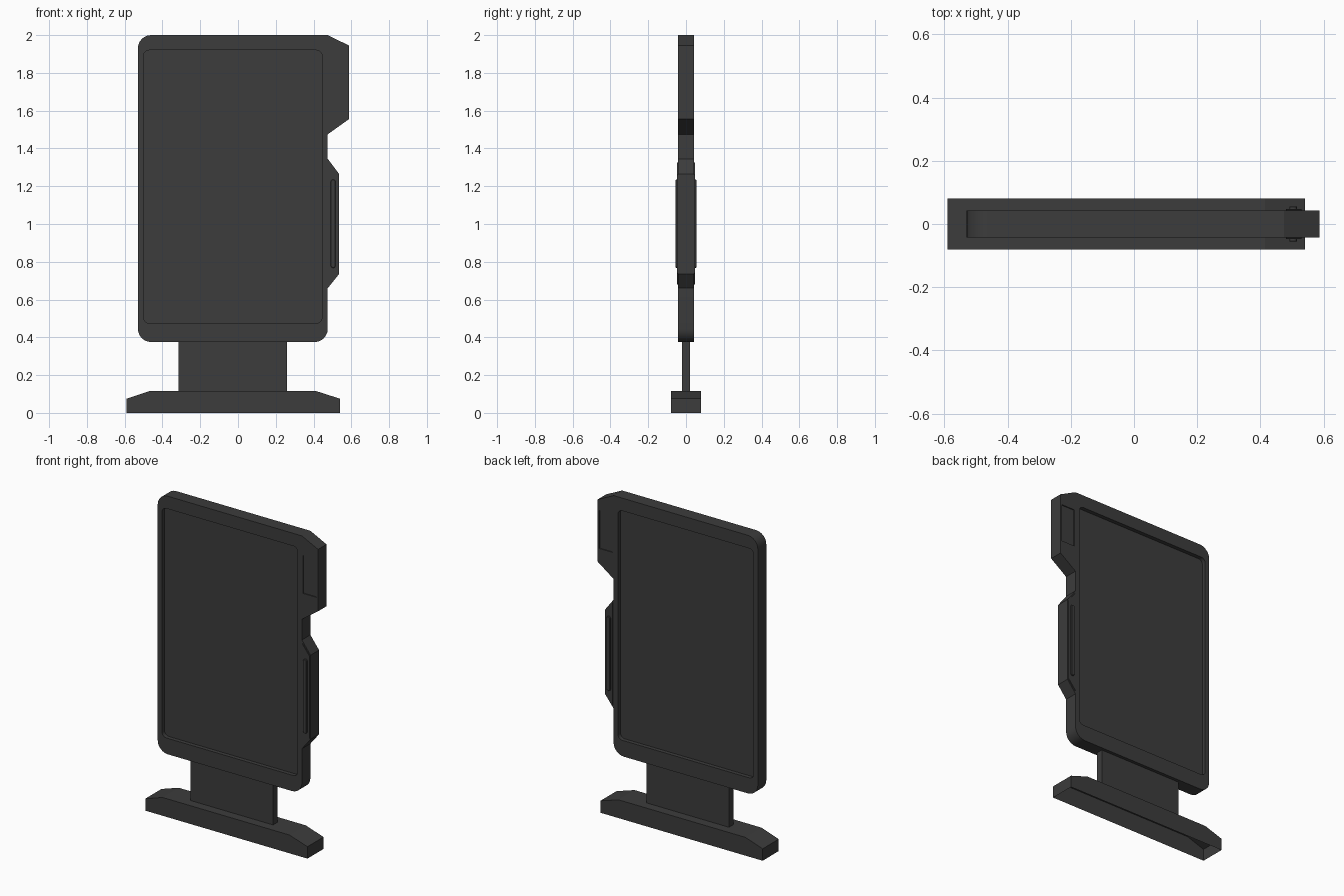
import bpy, bmesh, math
from mathutils import Vector

if "Cube" in bpy.data.objects:
    bpy.data.objects.remove(bpy.data.objects["Cube"])

mat = bpy.data.materials.new("charcoal")
mat.use_nodes = True
mat.diffuse_color = (0.045, 0.045, 0.045, 1)
mat.node_tree.nodes["Principled BSDF"].inputs["Base Color"].default_value = mat.diffuse_color


def finish(name, bm):
    bmesh.ops.recalc_face_normals(bm, faces=bm.faces)
    mesh = bpy.data.meshes.new(name)
    bm.to_mesh(mesh)
    bm.free()
    mesh.materials.append(mat)
    obj = bpy.data.objects.new(name, mesh)
    bpy.context.collection.objects.link(obj)
    return obj


def rounded(points, radii, steps=6):
    """Round the corners of an outline; a radius of 0 keeps the corner."""
    out = []
    for i, (p, r) in enumerate(zip(points, radii)):
        p = Vector(p)
        if not r:
            out.append(p)
            continue
        a = p + (Vector(points[i - 1]) - p).normalized() * r
        b = p + (Vector(points[(i + 1) % len(points)]) - p).normalized() * r
        centre = a + b - p
        for s in range(steps + 1):
            t = s / steps * math.pi / 2
            out.append(centre + (a - centre) * math.cos(t) + (b - centre) * math.sin(t))
    return out


def prism(name, outline, y0, y1, open_bottom=False):
    """Extrude an x-z outline from y0 to y1."""
    bm = bmesh.new()
    face = bm.faces.new([bm.verts.new((p[0], y0, p[1])) for p in outline])
    ext = bmesh.ops.extrude_face_region(bm, geom=[face])["geom"]
    verts = [v for v in ext if isinstance(v, bmesh.types.BMVert)]
    bmesh.ops.translate(bm, verts=verts, vec=(0, y1 - y0, 0))
    obj_faces = list(bm.faces)
    bmesh.ops.recalc_face_normals(bm, faces=obj_faces)
    if open_bottom:
        low = [f for f in obj_faces if all(v.co.z < 0.001 for v in f.verts)]
        bmesh.ops.delete(bm, geom=low, context="FACES")
    return finish(name, bm)


def rect(x0, x1, z0, z1):
    return [(x0, z0), (x1, z0), (x1, z1), (x0, z1)]


def cut(target, outline, y0, y1):
    cutter = prism("cutter", outline, y0, y1)
    cutter.hide_render = True
    mod = target.modifiers.new("recess", "BOOLEAN")
    mod.operation = "DIFFERENCE"
    mod.solver = "EXACT"
    mod.object = cutter
    bpy.ops.object.select_all(action="DESELECT")
    bpy.context.view_layer.objects.active = target
    target.select_set(True)
    bpy.ops.object.modifier_apply(modifier=mod.name)
    bpy.data.objects.remove(cutter)


# Display housing with the upper side tab and the handle bulge
D = 0.042
outline = rounded(
    [(-0.53, 0.375), (0.475, 0.375), (0.475, 0.66), (0.535, 0.735), (0.535, 1.265),
     (0.475, 1.345), (0.475, 1.475), (0.587, 1.555), (0.587, 1.945), (0.475, 2), (-0.53, 2)],
    [0.07, 0.07, 0, 0, 0, 0, 0, 0, 0, 0, 0.07])
housing = prism("display_housing", outline, -D, D)

# Recessed screens and tab windows on both faces
screen = rounded(rect(-0.5, 0.445, 0.475, 1.92), [0.03] * 4)
for side in (-1, 1):
    cut(housing, screen, side * (D - 0.025), side * (D + 0.05))
    cut(housing, rect(0.483, 0.575, 1.64, 1.88), side * (D - 0.006), side * (D + 0.05))

# Raised handle plates and grip bars on both faces
plate = [(0.48, 0.68), (0.53, 0.74), (0.53, 1.26), (0.48, 1.325)]
for side, label in ((-1, "front"), (1, "back")):
    prism("handle_plate_" + label, plate, side * (D - 0.01), side * (D + 0.005))
    bar = prism("grip_bar_" + label, rounded(rect(0.491, 0.516, 0.768, 1.235), [0.01] * 4, 3),
                side * (D - 0.01), side * (D + 0.014))
    bevel = bar.modifiers.new("soft_edge", "BEVEL")
    bevel.width = 0.004
    bevel.segments = 1

# Neck and hollow foot
prism("neck", rect(-0.315, 0.26, 0.1, 0.385), -0.022, 0.022)
foot = [(-0.59, 0), (0.54, 0), (0.54, 0.075), (0.415, 0.115), (-0.47, 0.115), (-0.59, 0.075)]
prism("foot", foot, -0.08, 0.08, open_bottom=True)

# Smooth only the rounded housing corners
bpy.ops.object.select_all(action="DESELECT")
housing.select_set(True)
bpy.context.view_layer.objects.active = housing
bpy.ops.object.shade_smooth_by_angle(angle=math.radians(25))
